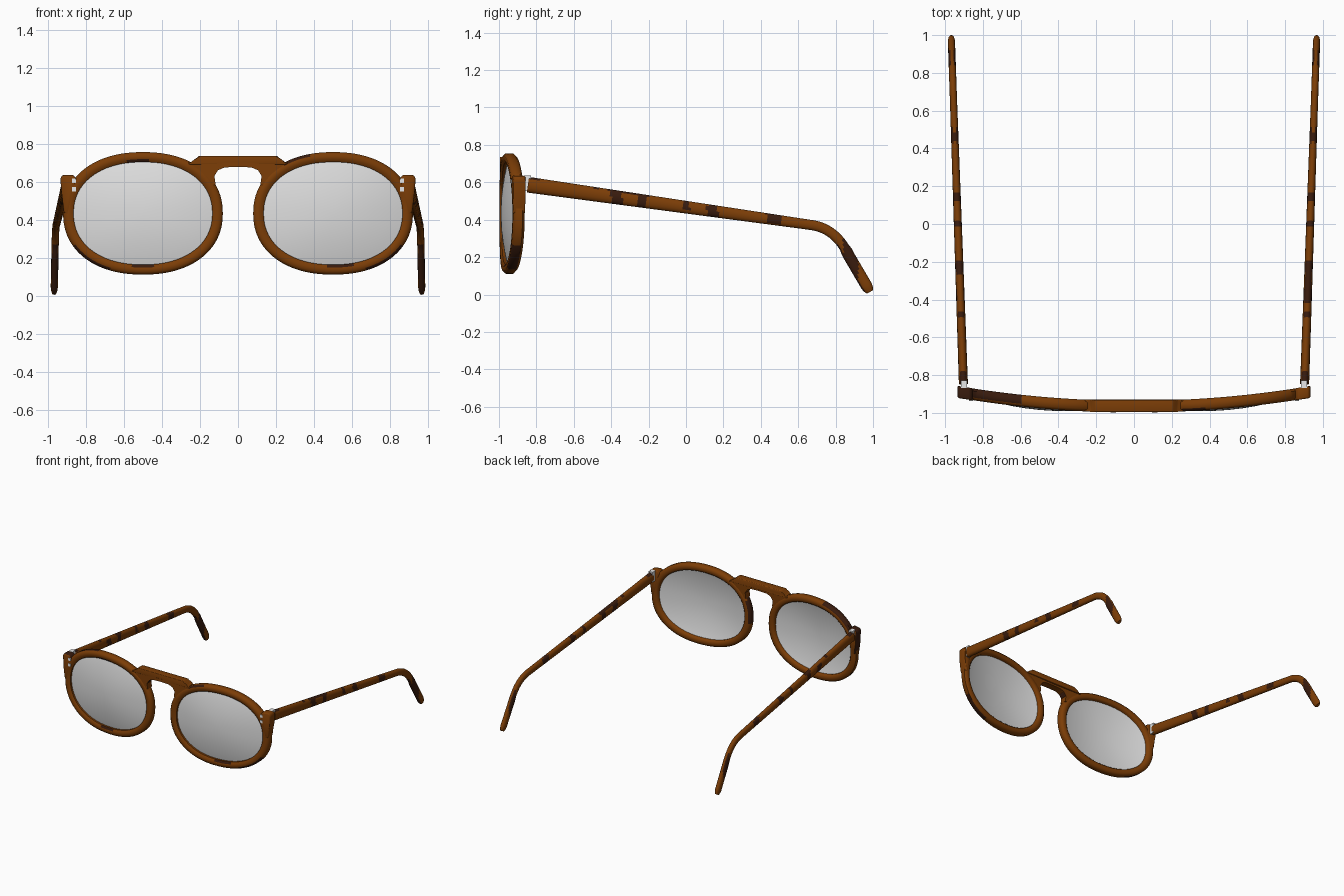
import bpy, bmesh, math
from mathutils import Vector

cube = bpy.data.objects.get("Cube")
if cube:
    bpy.data.objects.remove(cube, do_unlink=True)


def material(name, rgb, rough=0.5):
    m = bpy.data.materials.new(name)
    m.use_nodes = True
    m.diffuse_color = (*rgb, 1)
    node = m.node_tree.nodes["Principled BSDF"]
    node.inputs["Base Color"].default_value = (*rgb, 1)
    node.inputs["Roughness"].default_value = rough
    return m


AMBER = material("amber brown", (0.2, 0.047, 0.002))
DARK = material("dark brown", (0.04, 0.011, 0.004))
LENS = material("pale grey lens", (0.74, 0.74, 0.74))
METAL = material("light metal", (0.85, 0.85, 0.85))


def wrap(x):
    """Depth of the front's centre surface, bowed around the face."""
    return -0.967 + 0.076 * (x / 0.92) ** 2


def finish(name, bm, mats, dark_rule=None, angle=50):
    bmesh.ops.remove_doubles(bm, verts=bm.verts, dist=0.0002)
    bmesh.ops.recalc_face_normals(bm, faces=bm.faces)
    bm.normal_update()
    if dark_rule:
        for f in bm.faces:
            f.material_index = int(dark_rule(f.calc_center_median(), f.normal))
    me = bpy.data.meshes.new(name)
    bm.to_mesh(me)
    bm.free()
    for m in mats:
        me.materials.append(m)
    ob = bpy.data.objects.new(name, me)
    bpy.context.collection.objects.link(ob)
    bpy.ops.object.select_all(action="DESELECT")
    ob.select_set(True)
    bpy.context.view_layer.objects.active = ob
    bpy.ops.object.shade_smooth_by_angle(angle=math.radians(angle))
    return ob


def loft(rings, closed=False, caps=False):
    """Skin a list of closed point rings."""
    bm = bmesh.new()
    rows = [[bm.verts.new(p) for p in r] for r in rings]
    n = len(rows[0])
    pairs = list(zip(rows, rows[1:])) + ([(rows[-1], rows[0])] if closed else [])
    for a, b in pairs:
        for j in range(n):
            k = (j + 1) % n
            bm.faces.new((a[j], a[k], b[k], b[j]))
    if caps:
        bm.faces.new(rows[0])
        bm.faces.new(rows[-1])
    return bm


def plate(name, outline, half_depth, bevel, dark_rule=None):
    """Front-view outline given thickness along the bowed front."""
    bm = loft([[(x, wrap(x) + d, z) for x, z in outline]
               for d in (-half_depth, half_depth)], caps=True)
    bmesh.ops.bevel(bm, geom=bm.edges[:], offset=bevel, segments=2, affect="EDGES", profile=0.5)
    return finish(name, bm, (AMBER, DARK), dark_rule)


def box(name, centre, size, mat):
    bm = bmesh.new()
    bmesh.ops.create_cube(bm, size=1)
    for v in bm.verts:
        v.co = Vector(centre) + Vector([a * b for a, b in zip(v.co, size)])
    return finish(name, bm, (mat,), angle=30)


def oval(t, rx, rz):
    """Slightly squared ellipse."""
    c, s, e = math.cos(t), math.sin(t), 2 / 2.2
    return (rx * math.copysign(abs(c) ** e, c), rz * math.copysign(abs(s) ** e, s))


CX, CZ, RX, RZ = 0.5, 0.433, 0.365, 0.27
TURN = [2 * math.pi * i / 96 for i in range(96)]
# Rim cross-section: offset outward, depth
SECTION = [(0, -0.02), (0.016, -0.031), (0.04, -0.031), (0.055, -0.017),
           (0.055, 0.017), (0.04, 0.031), (0.012, 0.031), (0, 0.02)]


def rim_dark(c, n):
    """Tortoiseshell patches on the rims."""
    front = n.y < -0.2
    inner = -0.55 < c.x < -0.45 and c.z < 0.18 and n.z > 0.2 and front
    low_front = 0.46 < c.x < 0.6 and c.z < 0.18 and n.z > 0.2 and front
    high_front = -0.58 < c.x < -0.46 and c.z > 0.68 and n.z < -0.2 and front
    crown = 0.24 < c.x < 0.38 and c.z > 0.68 and n.z > 0.5 and front
    temple_side = -0.95 < c.x < -0.6 and c.z > 0.48 and (n.z > 0.4 or n.x < -0.4) and n.y > -0.3
    low_side = abs(c.x) > 0.68 and c.z < 0.26 and n.z < -0.3 and n.y < 0.4
    nose_side = 0 < c.x < 0.12 and 0.38 < c.z < 0.58 and n.x < -0.5 and n.y > -0.3
    return inner or low_front or high_front or crown or temple_side or low_side or nose_side


# Temple centre line in (y, z): straight arm, bend, ear tip
P0, P1, P2, P3 = (Vector(p) for p in ((0.66, 0.373), (0.80, 0.358), (0.868, 0.212), (0.984, 0.014)))
START = Vector((-0.845, 0.587))
PATH = [START.lerp(P0, i / 100) for i in range(100)]
PATH += [P0.lerp(P1, t).lerp(P1.lerp(P2, t), t) for t in (i / 14 for i in range(14))]
PATH += [P2.lerp(P3, i / 12) for i in range(13)]

# Temple patches: start, end, facing direction (outward and inward sides match)
PATCHES = [(-0.86, -0.78, (0, 0, 1)), (-0.5, -0.47, (0, 0, 1)), (-0.27, -0.2, (0, 0, 1)),
           (-0.02, 0.02, (0, 0, 1)), (0.12, 0.17, (0, 0, 1)), (0.44, 0.49, (0, 0, 1)),
           (-0.40, -0.34, (1, 0, -0.6)), (-0.26, -0.21, (1, 0, 0)), (-0.02, 0.02, (1, 0, 0.8)),
           (0.11, 0.17, (1, 0, -0.3)), (0.43, 0.51, (1, 0, 0.2)), (0.84, 0.92, (1, 0, 0.4)),
           (0.80, 0.96, (0, -0.8, -0.4))]


def temple(side, label):
    rings = []
    last = len(PATH) - 1
    for i, p in enumerate(PATH):
        d = (PATH[min(i + 1, last)] - PATH[max(i - 1, 0)]).normalized()
        up = Vector((-d.y, d.x))
        f = min(1, (p.x + 0.85) / 1.5)
        half_h, half_w = 0.042 - 0.015 * f, 0.024 - 0.005 * f
        if p.x > 0.85:
            half_h += 0.004
        tip = (1, 0.9, 0.6)[max(0, i - last + 2)]
        x = 0.903 + 0.064 * (p.x + 0.85) / 1.83
        ring = []
        for k in range(16):
            a, b = oval(2 * math.pi * k / 16, half_w * tip, half_h * tip)
            q = p + up * b
            ring.append((side * (x + a), q.x, q.y))
        rings.append(ring)

    def dark(c, n):
        m = Vector((abs(n.x), n.y, n.z))
        if side > 0 and -0.42 < c.y < -0.2 and n.z > 0.5:
            return True
        return any(a < c.y < b and m.dot(Vector(v).normalized()) > 0.6 for a, b, v in PATCHES)

    finish(label + "_temple", loft(rings, caps=True), (AMBER, DARK), dark)


END_PIECE = [(0.85, 0.615), (0.868, 0.636), (0.925, 0.634), (0.935, 0.615),
             (0.928, 0.54), (0.917, 0.44), (0.895, 0.42)]


def end_dark(c, n):
    return c.x < 0 and n.y > -0.5 and (n.z > 0.3 or n.x < -0.3)


for side, label in ((1, "left"), (-1, "right")):
    # Rim
    rings = []
    for t in TURN:
        ring = []
        for off, dep in SECTION:
            a, b = oval(t, RX + off, RZ + off * 0.95)
            ring.append((side * (CX + a), wrap(CX + a) + dep, CZ + b))
        rings.append(ring)
    finish(label + "_rim", loft(rings, closed=True), (AMBER, DARK), rim_dark)

    # Domed lens
    rings = []
    for r in (0, 0.2, 0.4, 0.6, 0.8, 0.92, 1.01):
        pts = [oval(t, RX * r, RZ * r) for t in TURN]
        rings.append([(side * (CX + a), wrap(CX + a) - 0.036 * (1 - r * r), CZ + b) for a, b in pts])
    lens = finish(label + "_lens", loft(rings), (LENS,))
    solid = lens.modifiers.new("thickness", "SOLIDIFY")
    solid.thickness = 0.008
    solid.offset = 0
    solid.use_rim = False

    # End piece, rivets, hinge and arm
    plate(label + "_end_piece", [(side * x, z) for x, z in END_PIECE], 0.032, 0.008, end_dark)
    for name, z in (("upper", 0.605), ("lower", 0.56)):
        box(f"{label}_{name}_rivet", (side * 0.863, wrap(0.863) - 0.032, z), (0.022, 0.008, 0.022), METAL)
    box(label + "_hinge", (side * 0.9, -0.849, 0.594), (0.034, 0.04, 0.082), METAL)
    temple(side, label)

    # Nose shoulder joining bridge and rim
    shoulder = [(0.0, 0.70), (0.0, 0.677), (0.07, 0.675), (0.105, 0.66), (0.124, 0.63),
                (0.118, 0.585), (0.15, 0.575), (0.215, 0.64), (0.26, 0.70)]
    bm = loft([[(side * x, wrap(x) + d, z) for x, z in shoulder] for d in (-0.028, 0.028)], caps=True)
    finish(label + "_nose_shoulder", bm, (AMBER, DARK),
           lambda c, n: c.x < -0.09 and c.z > 0.6 and n.z < -0.4, angle=30)

# Top bar of the bridge
plate("bridge_bar", [(-0.27, 0.69), (-0.23, 0.71), (-0.205, 0.736), (0.205, 0.736),
                     (0.23, 0.71), (0.27, 0.69)], 0.032, 0.005)
